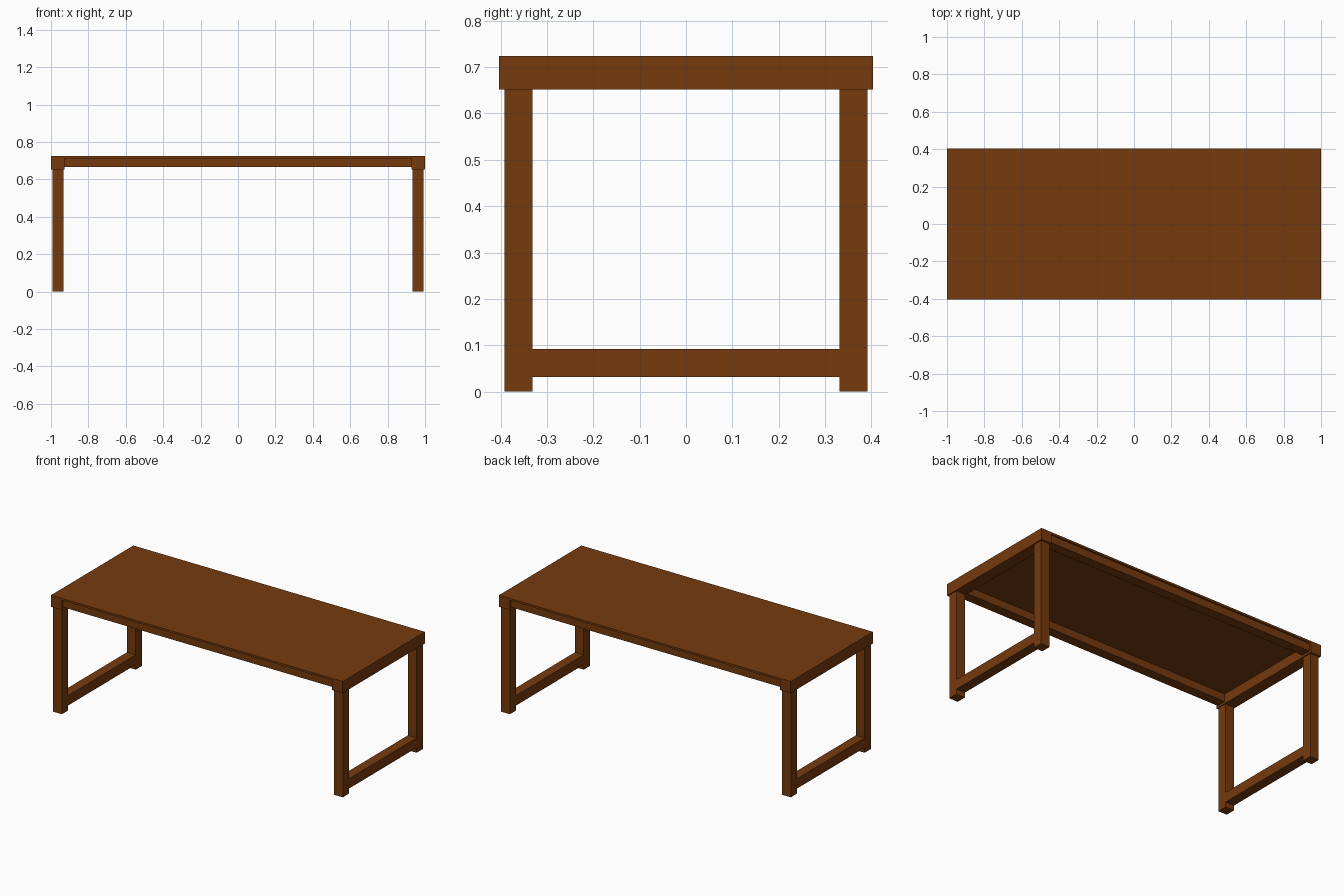
import bpy

if "Cube" in bpy.data.objects:
    bpy.data.objects.remove(bpy.data.objects["Cube"], do_unlink=True)

# One brown wood colour
wood = bpy.data.materials.new("brown wood")
wood.use_nodes = True
wood.diffuse_color = (0.18, 0.043, 0.004, 1)
wood.node_tree.nodes["Principled BSDF"].inputs["Base Color"].default_value = wood.diffuse_color


def box(name, x, y, z):
    """Box spanning the (low, high) ranges given for each axis."""
    ranges = (x, y, z)
    bpy.ops.mesh.primitive_cube_add(size=1)
    obj = bpy.context.object
    obj.name = name
    for v in obj.data.vertices:
        v.co = [lo if c < 0 else hi for c, (lo, hi) in zip(v.co, ranges)]
    obj.data.materials.append(wood)
    return obj


def mirrored(side, span):
    return tuple(sorted(side * v for v in span))


TOP = 0.724            # height of the table
PLATE = 0.712          # underside of the thin top
CAP_Z = 0.652          # underside of the end beams
HALF_Y = 0.403
CAP_X = (0.927, 1.0)
LEG_X = (0.933, 0.993)
LEG_Y = (0.331, 0.392)

# Thin top between the end beams
box("table_top", (-CAP_X[0], CAP_X[0]), (-HALF_Y, HALF_Y), (PLATE, TOP))

# End frames: beam, two legs and a low stretcher
for sx, end in ((-1, "right"), (1, "left")):
    leg_x = mirrored(sx, LEG_X)
    box(f"{end}_end_beam", mirrored(sx, CAP_X), (-HALF_Y, HALF_Y), (CAP_Z, TOP))
    box(f"{end}_stretcher", leg_x, (-LEG_Y[0], LEG_Y[0]), (0.031, 0.092))
    for sy, face in ((-1, "front"), (1, "back")):
        box(f"{face}_{end}_leg", leg_x, mirrored(sy, LEG_Y), (0, CAP_Z))

# Long rails set back under the top
for sy, face in ((-1, "front"), (1, "back")):
    box(f"{face}_rail", (-CAP_X[0], CAP_X[0]), mirrored(sy, LEG_Y), (0.665, PLATE))
